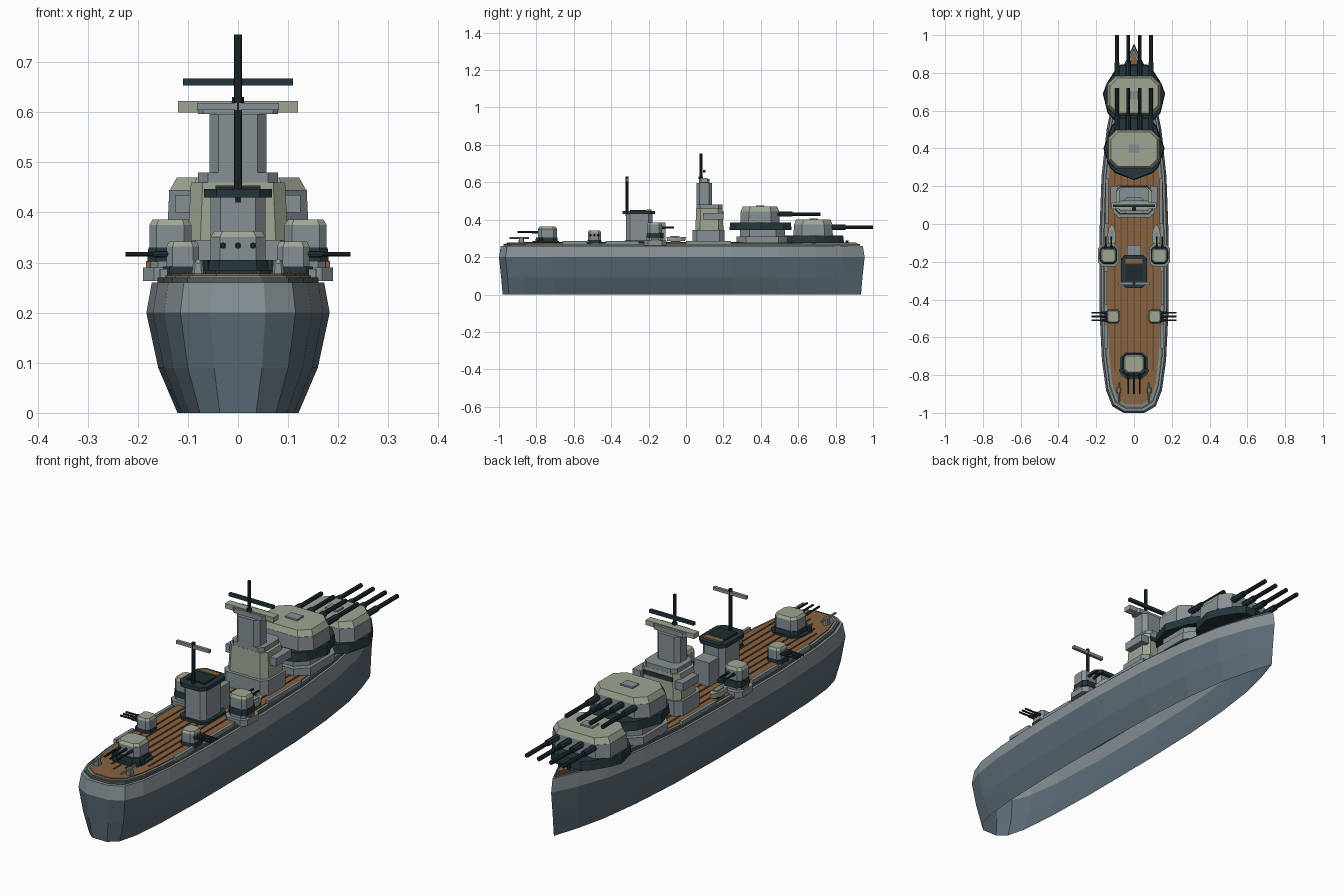
import bpy, bmesh, math
from mathutils import Matrix, Vector

cube = bpy.data.objects.get("Cube")
if cube:
    bpy.data.objects.remove(cube, do_unlink=True)


def material(name, r, g, b):
    m = bpy.data.materials.new(name)
    m.use_nodes = True
    m.diffuse_color = (r, g, b, 1)
    m.node_tree.nodes["Principled BSDF"].inputs["Base Color"].default_value = (r, g, b, 1)
    return m


HULL = material("hull blue grey", .105, .15, .185)
GREY = material("mid grey", .24, .28, .30)
LIGHT = material("pale green grey", .34, .38, .29)
TRIM = material("deck edge green", .09, .12, .10)
DARK = material("dark teal", .018, .037, .045)
GUN = material("gun black", .013, .023, .027)
WOOD = material("deck wood", .25, .125, .052)
SEAM = material("dark wood", .14, .07, .033)


def finish(name, bm, mats, at=(0, 0, 0), turn=0):
    bmesh.ops.recalc_face_normals(bm, faces=bm.faces)
    me = bpy.data.meshes.new(name)
    bm.to_mesh(me)
    bm.free()
    for m in mats:
        me.materials.append(m)
    ob = bpy.data.objects.new(name, me)
    ob.location = at
    ob.rotation_euler.z = turn
    bpy.context.collection.objects.link(ob)
    return ob


def loft(bm, rings, bottom=True):
    """Skin a stack of equal-length outlines and cap the top."""
    vs = [[bm.verts.new(p) for p in r] for r in rings]
    n = len(vs[0])
    for a, b in zip(vs, vs[1:]):
        for i in range(n):
            bm.faces.new((a[i], a[(i + 1) % n], b[(i + 1) % n], b[i]))
    bm.faces.new(vs[-1])
    if bottom:
        bm.faces.new(vs[0][::-1])


def prism(name, pts, z0, z1, mat, top=1, at=(0, 0, 0), turn=0):
    """Upright prism; top scales the upper outline about its middle."""
    cy = (min(p[1] for p in pts) + max(p[1] for p in pts)) / 2
    bm = bmesh.new()
    loft(bm, [[(x, y, z0) for x, y in pts],
              [(x * top, cy + (y - cy) * top, z1) for x, y in pts]])
    return finish(name, bm, [mat], at, turn)


def mirrored(half):
    return half + [(-x, y) for x, y in reversed(half) if x > 0]


def oct_(w, y0, y1, c):
    """Box outline of half width w with cut corners."""
    return mirrored([(w - c, y1), (w, y1 - c), (w, y0 + c), (w - c, y0)])


def box(name, w, y0, y1, z0, z1, mat, at=(0, 0, 0), turn=0):
    return prism(name, [(w, y0), (w, y1), (-w, y1), (-w, y0)], z0, z1, mat, 1, at, turn)


def rod(name, a, b, r, mat, at=(0, 0, 0), turn=0, sides=8):
    a, b = Vector(a), Vector(b)
    bm = bmesh.new()
    q = (b - a).to_track_quat('Z', 'Y').to_matrix().to_4x4()
    bmesh.ops.create_cone(bm, cap_ends=True, segments=sides, radius1=r, radius2=r,
                          depth=(b - a).length, matrix=Matrix.Translation((a + b) / 2) @ q)
    return finish(name, bm, [mat], at, turn)


def barrels(name, xs, y0, y1, z, r, at, turn=0):
    for i, x in enumerate(xs):
        rod(f"{name}_barrel_{i + 1}", (x, y0, z), (x, y1, z), r, GUN, at, turn)
        rod(f"{name}_sleeve_{i + 1}", (x, y0, z), (x, y0 + (y1 - y0) * .35, z), r * 1.45, DARK, at, turn)


# Hull: open underneath, pale upper strake
HALF = [(0, .955), (.055, .84), (.105, .70), (.145, .50), (.172, .25), (.183, -.05),
        (.183, -.45), (.170, -.72), (.148, -.88), (.115, -.965), (.055, -1.0)]


def outline(sx, sy):
    return [(x * sx, -.02 + (y + .02) * sy) for x, y in mirrored(HALF)]


bm = bmesh.new()
loft(bm, [[(x, y, z) for x, y in outline(sx, sy)] for z, sx, sy in
          ((0, .66, .98), (.09, .87, .988), (.20, 1, 1), (.26, .94, .99))], bottom=False)
for f in bm.faces:
    f.material_index = int(f.calc_center_median().z > .2)
finish("hull", bm, [HULL, GREY])

# Deck layers and plank seams
prism("deck_edge", outline(.88, .975), .26, .27, TRIM)
prism("deck_waterway", outline(.84, .965), .27, .274, GREY)
prism("wood_deck", outline(.78, .955), .274, .278, WOOD)
for i in range(-3, 4):
    x = i * .034
    box(f"plank_seam_{i + 4}", .003, -.88 + abs(x), .55 - abs(x), .278, .281, SEAM, (x, 0, 0))
for s in (-1, 1):
    box("side_locker_aft", .007, -.66, -.53, .27, .287, GREY, (s * .148, 0, 0))
    box("side_locker_mid", .007, -.43, -.25, .27, .287, GREY, (s * .150, 0, 0))
    box("side_locker_fore", .007, 0, .24, .27, .287, GREY, (s * .143, 0, 0))


# Main turrets: dark skirt, grey house, pale roof, four guns
def main_turret(name, y, z, w, skirt, reach):
    at = (0, y, 0)
    prism(name + "_skirt", mirrored(skirt), z - .04, z, DARK, .97, at)
    prism(name + "_house", oct_(w, -.11, .10, .045), z, z + .06, GREY, .98, at)
    prism(name + "_roof", oct_(w * .97, -.107, .098, .045), z + .06, z + .085, LIGHT, .9, at)
    box(name + "_hatch", .03, -.025, .02, z + .085, z + .092, GREY, at)
    barrels(name, [-.09, -.03, .03, .09], .09, reach, z + .045, .0095, at)


main_turret("bow_turret", .685, .315, .145,
            [(.07, .16), (.10, .13), (.145, .06), (.165, .005), (.14, -.10), (.07, -.165)], .315)
main_turret("raised_turret", .40, .385, .14,
            [(.075, .165), (.12, .12), (.162, 0), (.13, -.10), (.10, -.13), (0, -.168)], .32)
prism("raised_barbette_foot", oct_(.135, .27, .545, .05), .275, .31, GREY)
prism("raised_barbette", oct_(.12, .29, .53, .05), .31, .345, GREY)

# Bridge block and tower
prism("bridge_base", oct_(.11, .035, .205, .025), .275, .345, GREY)
prism("bridge_mid", oct_(.10, .05, .20, .025), .345, .46, LIGHT, .94)
prism("bridge_top", oct_(.08, .055, .195, .02), .46, .48, GREY)
box("bridge_window_band", .072, .13, .2, .425, .445, DARK)
for s in (-1, 1):
    box("bridge_wing", .02, .09, .2, .40, .435, GREY, (s * .105, 0, 0))
prism("bridge_tower", oct_(.057, .055, .14, .018), .48, .597, GREY)
box("rangefinder", .12, .08, .115, .60, .622, LIGHT)
prism("rangefinder_housing", oct_(.08, .07, .125, .01), .597, .618, GREY)
rod("fore_mast", (0, .08, .6), (0, .08, .755), .008, GUN)
rod("fore_mast_collar", (0, .08, .618), (0, .08, .63), .012, DARK)
box("fore_yard", .11, .09, .104, .653, .667, DARK)

# Funnel with aft mast
prism("funnel_foot", oct_(.07, -.33, -.165, .02), .275, .29, DARK)
prism("funnel", oct_(.055, -.32, -.18, .02), .28, .43, GREY)
prism("funnel_cap", oct_(.068, -.34, -.165, .025), .43, .447, DARK)
box("funnel_mouth", .045, -.21, -.185, .447, .454, WOOD)
box("funnel_grille", .045, -.30, -.215, .447, .452, GUN)
box("funnel_front_house", .038, -.18, -.11, .275, .385, GREY)
rod("aft_mast", (0, -.315, .42), (0, -.315, .63), .008, GUN)
box("aft_yard", .082, -.322, -.308, .605, .619, GREY)


# Small turrets
def small_turret(name, x, y, z, w, turn, spread, reach, h=.05):
    at = (x, y, 0)
    prism(name + "_ring", oct_(w * 1.1, -w * 1.1, w * 1.1, w * .4), z - .028, z, DARK, .95, at, turn)
    prism(name + "_house", oct_(w, -w, w * .85, w * .35), z, z + h * .8, GREY, 1, at, turn)
    prism(name + "_roof", oct_(w, -w, w * .85, w * .35), z + h * .8, z + h, LIGHT, .85, at, turn)
    barrels(name, spread, w * .7, reach, z + h * .5, .0045, at, turn)


small_turret("stern_turret", 0, -.745, .305, .055, math.pi, (-.03, 0, .03), .155, .058)
prism("stern_turret_foot", oct_(.075, -.82, -.68, .03), .277, .285, DARK)
for s in (-1, 1):
    side = "left" if s > 0 else "right"
    # Quarter guns facing outboard
    small_turret(side + "_quarter_turret", s * .113, -.49, .292, .035, -s * math.pi / 2,
                 (-.02, 0, .02), .112)
    # Amidships guns on sponsons, facing the bow
    at = (s * .135, -.165, 0)
    prism(side + "_sponson", oct_(.055, -.06, .06, .022), .263, .29, GREY, 1, at)
    prism(side + "_gun_pedestal", oct_(.04, -.045, .04, .015), .29, .305, GREY, 1, at)
    small_turret(side + "_amidships_turret", s * .135, -.165, .33, .042, 0, (-.014, .014), .10, .056)
    # Ship's boat with a wooden thwart cover
    at = (s * .118, -.055, 0)
    prism(side + "_boat", mirrored([(0, .05), (.014, .03), (.02, 0), (.016, -.045)]), .285, .308, LIGHT, 1.1, at)
    box(side + "_boat_cover", .012, -.03, .02, .308, .313, GREY, at)
    box(side + "_boat_cradle", .018, -.025, .025, .274, .286, DARK, at)
    box(side + "_wood_crate", .01, -.02, .02, .285, .303, WOOD, (s * .174, -.165, 0))
    # Light guns on the quarterdeck
    at = (s * .08, -.88, 0)
    prism(side + "_light_gun_post", oct_(.012, -.016, .016, .005), .276, .305, GREY, .8, at)
    rod(side + "_light_gun", (0, .04, .302), (0, -.065, .302), .005, LIGHT, at)
    # Ventilators beside the stern turret and bow bollards
    rod(side + "_ventilator", (s * .068, -.775, .276), (s * .068, -.775, .305), .011, DARK)
    rod(side + "_bollard", (s * .022, .86, .276), (s * .022, .86, .29), .008, DARK)
